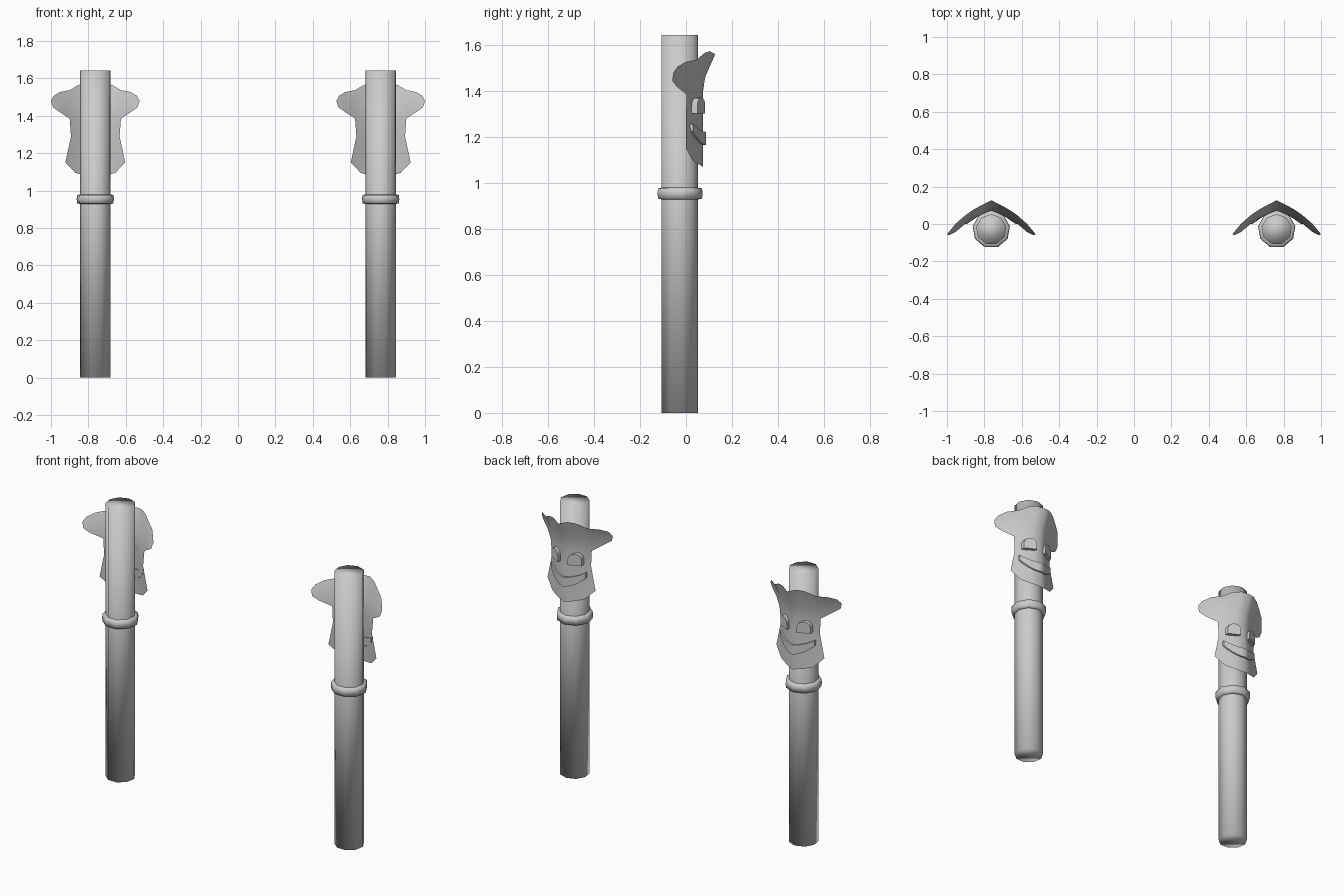
import bpy, bmesh, math

if "Cube" in bpy.data.objects:
    bpy.data.objects.remove(bpy.data.objects["Cube"])

PX, PY = 0.763, -0.029   # post axis
SIDES = 9


def finish(name, bm, x, angle=None, mirror=False):
    bmesh.ops.recalc_face_normals(bm, faces=bm.faces)
    me = bpy.data.meshes.new(name)
    bm.to_mesh(me)
    bm.free()
    ob = bpy.data.objects.new(name, me)
    bpy.context.collection.objects.link(ob)
    ob.location.x = x
    if mirror:
        m = ob.modifiers.new("mirror", 'MIRROR')
        m.merge_threshold = 0.0005
    for p in me.polygons:
        p.use_smooth = True
    if angle:
        bpy.context.view_layer.objects.active = ob
        ob.select_set(True)
        bpy.ops.object.shade_smooth_by_angle(angle=math.radians(angle))
        ob.select_set(False)
    return ob


def lathe(name, profile, x):
    """Closed prism stack from (radius, z) rings."""
    bm = bmesh.new()
    rings = []
    for r, z in profile:
        rings.append([bm.verts.new((r * math.cos(a), PY + r * math.sin(a), z))
                      for a in (2 * math.pi * (i + 0.25) / SIDES for i in range(SIDES))])
    for a, b in zip(rings, rings[1:]):
        for i in range(SIDES):
            j = (i + 1) % SIDES
            bm.faces.new((a[i], a[j], b[j], b[i]))
    bm.faces.new(rings[0])
    bm.faces.new(rings[-1])
    return finish(name, bm, x)


def face_y(x):
    """Depth of the folded face sheet at a sideways distance x."""
    return 0.073 - 0.35 * x - 1.2 * x * x


def grid(bm, rows):
    vs = [[bm.verts.new(p) for p in row] for row in rows]
    for a, b in zip(vs, vs[1:]):
        for i in range(len(a) - 1):
            bm.faces.new((a[i], a[i + 1], b[i + 1], b[i]))


def mask(x):
    bm = bmesh.new()
    # flared brow with side wings: upper, middle and lower edges
    top = [(0, .127, 1.56), (.047, .103, 1.573), (.09, .08, 1.565), (.137, .048, 1.537),
           (.19, .002, 1.527), (.222, -.036, 1.507)]
    mid = [(0, .083, 1.46), (.047, .068, 1.465), (.09, .045, 1.465), (.137, .013, 1.465),
           (.19, -.03, 1.475), (.237, -.055, 1.48)]
    low = [(0, .073, 1.39), (.047, .054, 1.39), (.09, .032, 1.39), (.137, .003, 1.385),
           (.19, -.042, 1.42), (.226, -.06, 1.445)]
    grid(bm, [top, mid, low])
    # lower face narrowing at the cheeks, flaring to a pointed chin
    rows = [low[:4]]
    for w, zs in ((.13, (1.29,) * 4), (.16, (1.07, 1.08, 1.095, 1.15))):
        rows.append([(w * i / 3, .075 * (1 - (i / 3) ** 1.3), zs[i]) for i in range(4)])
    grid(bm, rows)
    bmesh.ops.remove_doubles(bm, verts=bm.verts, dist=0.0005)
    finish("mask_face", bm, x, 40, True)

    # half-round eyes
    bm = bmesh.new()
    pts = [(.032, 1.302), (.1, 1.302)]
    pts += [(.066 + .034 * math.cos(a), 1.337 + .034 * math.sin(a))
            for a in (math.pi * i / 8 for i in range(9))]
    f = bm.faces.new([bm.verts.new((px, face_y(px) + .023, pz)) for px, pz in pts])
    ext = bmesh.ops.extrude_face_region(bm, geom=[f], use_keep_orig=True)
    for v in ext["geom"]:
        if isinstance(v, bmesh.types.BMVert):
            v.co.y -= .024
    finish("mask_eye", bm, x, 35, True)

    # grinning mouth band across the fold
    bm = bmesh.new()
    out, wall_t, wall_b = [[], []], [], []
    for i in range(6):
        t = i / 5
        px = .115 * t
        zt, zb = 1.222 + .035 * t * t, 1.165 + .06 * t * t
        y = face_y(px)
        lift = .013
        out[0].append((px, y + lift, zt))
        out[1].append((px, y + lift, zb))
        wall_t.append((px, y - .002, zt))
        wall_b.append((px, y - .002, zb))
    grid(bm, [wall_t, out[0], out[1], wall_b])
    bm.verts.ensure_lookup_table()
    bm.faces.new([bm.verts[k] for k in (5, 11, 17, 23)])
    finish("mask_mouth", bm, x, 35, True)


for x in (-PX, PX):
    lathe("post", [(.082, 0), (.082, 1.643)], x)
    lathe("post_collar", [(.08, .928), (.099, .932), (.101, .955), (.099, .976), (.08, .98)], x)
    mask(x)
